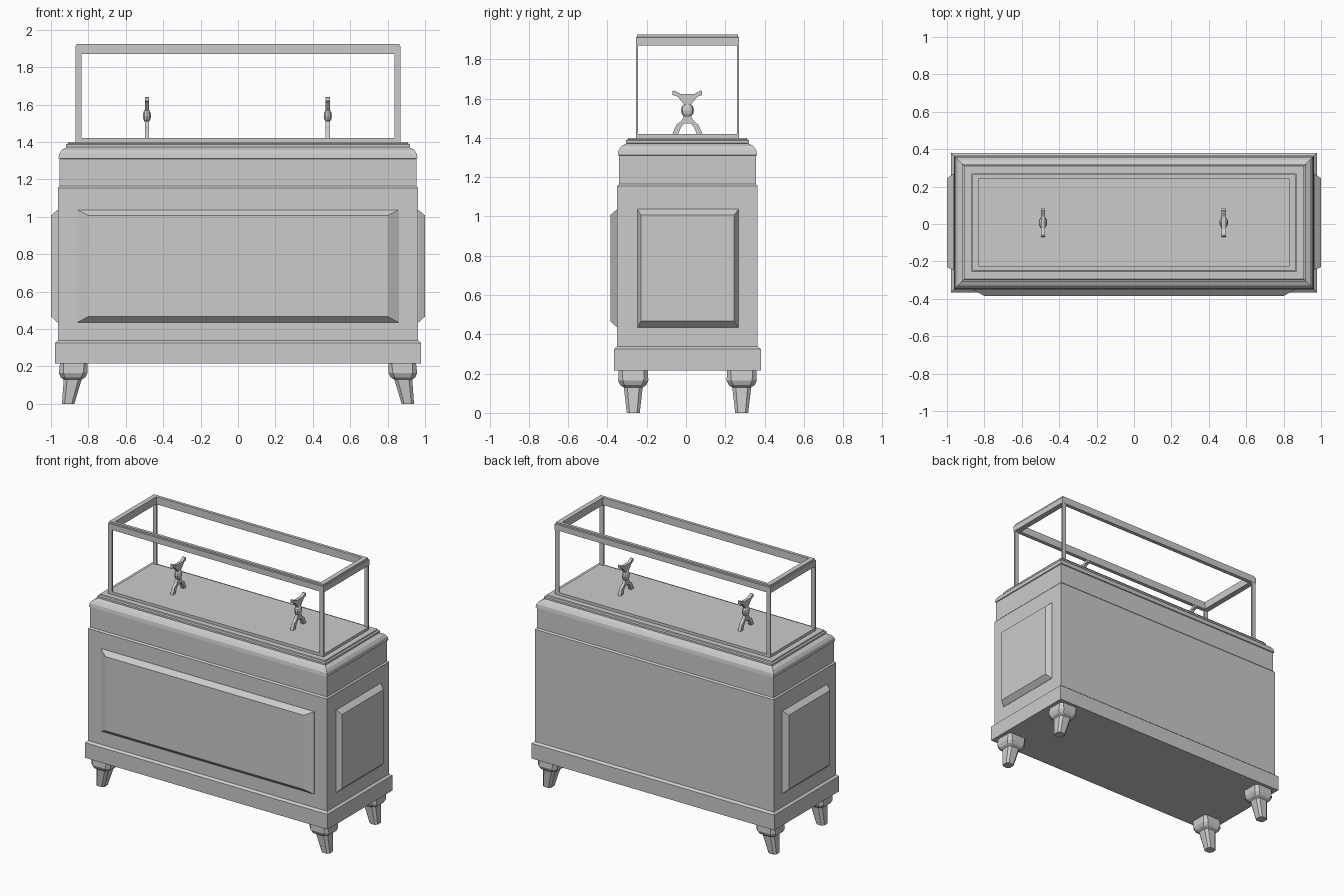
import bpy, bmesh
from mathutils import Matrix

if "Cube" in bpy.data.objects:
    bpy.data.objects.remove(bpy.data.objects["Cube"])

CY = 0.0075    # depth centre of the cabinet
DX = 0.606     # half width minus half depth


def finish(name, bm):
    bmesh.ops.recalc_face_normals(bm, faces=bm.faces)
    me = bpy.data.meshes.new(name)
    bm.to_mesh(me)
    bm.free()
    ob = bpy.data.objects.new(name, me)
    bpy.context.collection.objects.link(ob)
    return ob


def loft(name, rings, caps=True, closed=False):
    bm = bmesh.new()
    vs = [[bm.verts.new(p) for p in r] for r in rings]
    pairs = list(zip(vs, vs[1:])) + ([(vs[-1], vs[0])] if closed else [])
    n = len(rings[0])
    for a, b in pairs:
        for i in range(n):
            j = (i + 1) % n
            bm.faces.new((a[i], a[j], b[j], b[i]))
    if caps and not closed:
        bm.faces.new(vs[0])
        bm.faces.new(vs[-1])
    return finish(name, bm)


def rect(z, hy, hx=None):
    hx = hy + DX if hx is None else hx
    return [(-hx, CY - hy, z), (hx, CY - hy, z), (hx, CY + hy, z), (-hx, CY + hy, z)]


def box(name, x0, x1, y0, y1, z0, z1):
    q = [(x0, y0), (x1, y0), (x1, y1), (x0, y1)]
    return loft(name, [[(x, y, z) for x, y in q] for z in (z0, z1)])


# Cabinet: plinth, body, upper band and rounded cornice
loft("cabinet", [rect(z, hy) for z, hy in (
    (0.215, 0.373), (0.325, 0.373), (0.338, 0.3575), (1.155, 0.3575), (1.165, 0.348),
    (1.31, 0.348), (1.313, 0.354), (1.338, 0.350), (1.358, 0.336), (1.372, 0.308),
    (1.374, 0.314), (1.387, 0.314), (1.392, 0.304), (1.40, 0.302))])

# Raised panels: front and both sides
def panel_ring(u0, u1, z0, z1):
    return [(u0, z0), (u1, z0), (u1, z1), (u0, z1)]

outer, inner = panel_ring(-0.86, 0.86, 0.435, 1.037), panel_ring(-0.80, 0.80, 0.467, 1.007)
loft("front_panel", [[(u, d, z) for u, z in r] for r, d in
                     ((outer, -0.345), (outer, -0.351), (inner, -0.385))])
outer, inner = panel_ring(-0.247, 0.268, 0.435, 1.037), panel_ring(-0.23, 0.245, 0.467, 1.007)
for s, side in ((-1, "left"), (1, "right")):
    loft(side + "_panel", [[(s * d, u, z) for u, z in r] for r, d in
                           ((outer, 0.955), (outer, 0.965), (inner, 1.0))])

# Splayed eight-sided legs
def octagon(cx, cy, z, h, c):
    k = h - c
    return [(cx + x, cy + y, z) for x, y in
            ((h, -k), (h, k), (k, h), (-k, h), (-h, k), (-h, -k), (-k, -h), (k, -h))]

for sx in (-1, 1):
    for sy in (-1, 1):
        loft("leg", [octagon(sx * cx, CY + sy * 0.276, z, h, c) for z, cx, h, c in (
            (0.0, 0.908, 0.033, 0.014), (0.13, 0.884, 0.048, 0.018),
            (0.142, 0.882, 0.066, 0.022), (0.165, 0.881, 0.077, 0.024),
            (0.216, 0.878, 0.074, 0.018))])

# Display case: floor, corner posts, top frame
loft("case_floor", [rect(1.398, 0.262), rect(1.42, 0.262)])
for sx in (-1, 1):
    for sy in (-1, 1):
        box("case_post", *sorted((sx * 0.837, sx * 0.868)),
            *sorted((CY + sy * 0.251, CY + sy * 0.262)), 1.41, 1.88)
loft("case_top_frame", [rect(1.87, 0.235, 0.828), rect(1.87, 0.263), rect(1.912, 0.263),
                        rect(1.914, 0.257), rect(1.925, 0.257), rect(1.925, 0.235, 0.828)],
     closed=True)

# Display stands: extruded symmetric profile with a round knob
half = [(0.033, 1.622), (0.066, 1.641), (0.075, 1.638), (0.075, 1.618), (0.05, 1.61),
        (0.032, 1.588), (0.018, 1.57), (0.018, 1.51), (0.032, 1.485), (0.056, 1.467),
        (0.077, 1.418), (0.048, 1.418), (0.034, 1.453), (0.018, 1.472)]
outline = half + [(-y, z) for y, z in reversed(half)]
for x in (-0.487, 0.48):
    loft("stand", [[(x + d, CY + y, z) for y, z in outline] for d in (-0.011, 0.011)])
    bm = bmesh.new()
    bmesh.ops.create_uvsphere(bm, u_segments=10, v_segments=6, radius=1, matrix=Matrix.Translation(
        (x, CY, 1.54)) @ Matrix.Diagonal((0.023, 0.033, 0.038, 1)))
    finish("stand_knob", bm)
